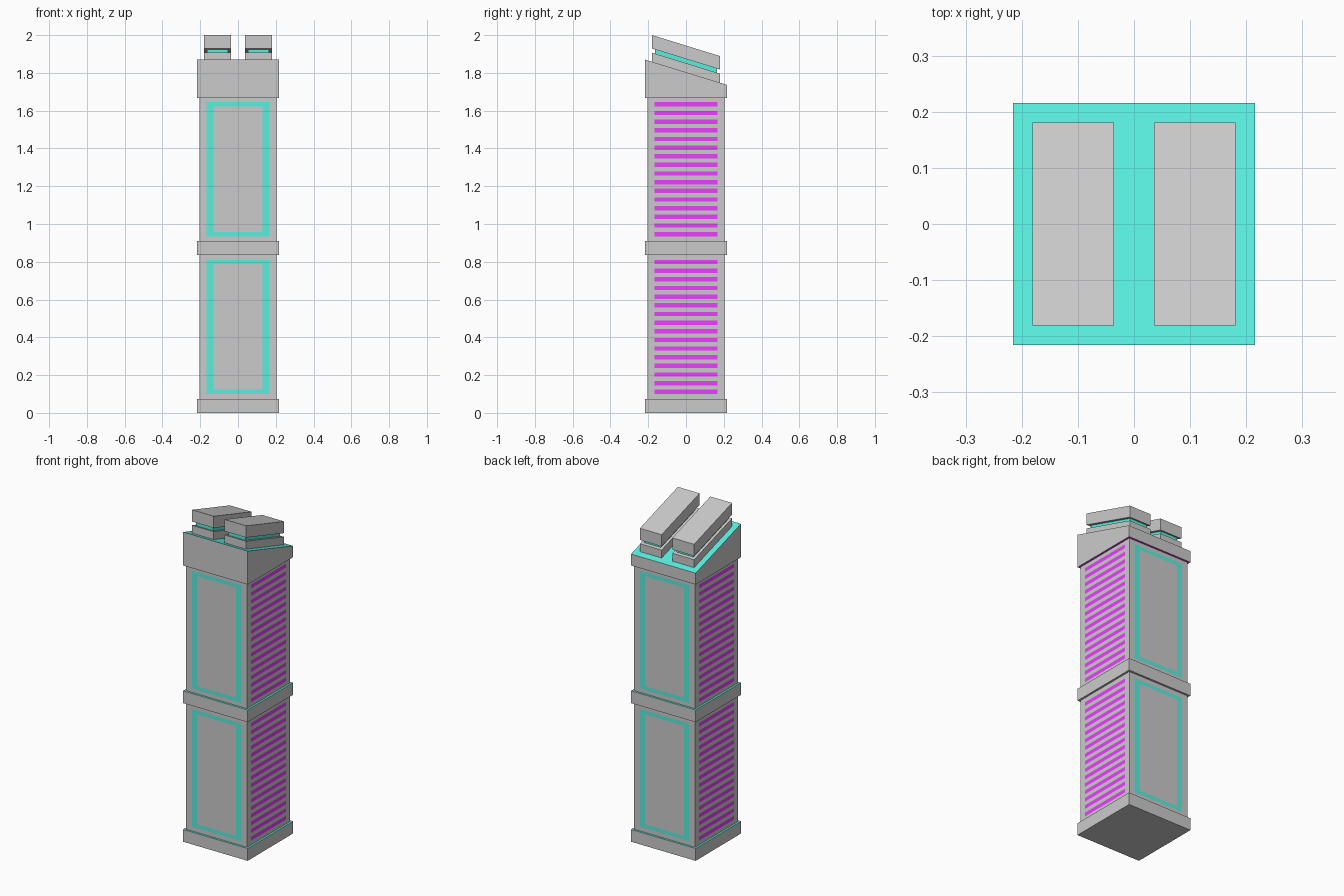
import bpy, bmesh

if "Cube" in bpy.data.objects:
    bpy.data.objects.remove(bpy.data.objects["Cube"])

def material(name, rgb):
    m = bpy.data.materials.new(name)
    m.diffuse_color = (*rgb, 1)
    m.use_nodes = True
    m.node_tree.nodes["Principled BSDF"].inputs["Base Color"].default_value = m.diffuse_color
    return m

GREY, TEAL, PURPLE = 0, 1, 2
MATS = [material("grey", (0.8, 0.8, 0.8)),
        material("teal", (0.1, 0.86, 0.73)),
        material("purple", (0.83, 0.05, 1.0))]
SLOPE = -0.308      # roof falls towards the back
ROOF = 1.8035       # roof height at y = 0

def finish(name, bm):
    bmesh.ops.remove_doubles(bm, verts=bm.verts, dist=1e-5)
    bmesh.ops.recalc_face_normals(bm, faces=bm.faces)
    me = bpy.data.meshes.new(name)
    bm.to_mesh(me)
    bm.free()
    for m in MATS:
        me.materials.append(m)
    ob = bpy.data.objects.new(name, me)
    bpy.context.collection.objects.link(ob)
    return ob

def block(name, x0, x1, hy, bottom, top, slope_b=0, slope_t=0,
          side=GREY, top_mat=GREY, bottom_mat=GREY):
    """Box whose bottom and top may slope along y."""
    bm = bmesh.new()
    bmesh.ops.create_cube(bm, size=1)
    bm.normal_update()
    for f in bm.faces:
        f.material_index = (top_mat if f.normal.z > 0.5 else
                            bottom_mat if f.normal.z < -0.5 else side)
    for v in bm.verts:
        y = v.co.y * 2 * hy
        z = top + slope_t * y if v.co.z > 0 else bottom + slope_b * y
        v.co = (x1 if v.co.x > 0 else x0, y, z)
    return finish(name, bm)

def patterned_wall(bm, us, zs, place, pick):
    """Flat wall split into cells, each coloured by pick(column, row)."""
    grid = [[bm.verts.new(place(u, z)) for z in zs] for u in us]
    for i in range(len(us) - 1):
        for j in range(len(zs) - 1):
            f = bm.faces.new((grid[i][j], grid[i + 1][j],
                              grid[i + 1][j + 1], grid[i][j + 1]))
            f.material_index = pick(i, j)

def body(name, z0, z1, p0, p1):
    """Shaft section: framed front and back, striped left and right."""
    H, P, F = 0.204, 0.166, 0.131
    step = (p1 - p0) / 31
    frame_z = [z0, p0, p0 + step, p1 - step, p1, z1]
    stripe_z = [z0] + [p0 + step * k for k in range(32)] + [z1]

    def frame(i, j):
        inside = 1 <= i <= 3 and 1 <= j <= 3
        return TEAL if inside and (i, j) != (2, 2) else GREY

    def stripes(i, j):
        return PURPLE if i == 1 and j % 2 == 1 and j < 32 else GREY

    bm = bmesh.new()
    for s in (-1, 1):
        patterned_wall(bm, [-H, -P, -F, F, P, H], frame_z,
                       lambda u, z: (u * -s, s * H, z), frame)
        patterned_wall(bm, [-H, -P, P, H], stripe_z,
                       lambda u, z: (s * H, u * s, z), stripes)
    return finish(name, bm)

# Shaft
body("lower_body", 0.074, 0.837, 0.10, 0.81)
body("upper_body", 0.911, 1.668, 0.935, 1.645)

# Projecting bands
B = 0.216
block("plinth", -B, B, B, 0, 0.074, top_mat=TEAL)
block("middle_band", -B, B, B, 0.837, 0.911, top_mat=TEAL)
block("sloped_cap", -B, B, B, 1.668, ROOF, 0, SLOPE, top_mat=TEAL, bottom_mat=PURPLE)

# Twin roof bars: base, recessed glowing core, lid
for name, inset, lo, hi, mat in (("roof_bar_base", 0, 0, 0.048, GREY),
                                 ("roof_bar_core", 0.016, 0.048, 0.07, TEAL),
                                 ("roof_bar_lid", 0, 0.07, 0.141, GREY)):
    ob = block(name, 0.036 + inset, 0.181 - inset, 0.181 - inset,
               ROOF + lo, ROOF + hi, SLOPE, SLOPE, mat, mat, mat)
    ob.modifiers.new("twin", "MIRROR")
